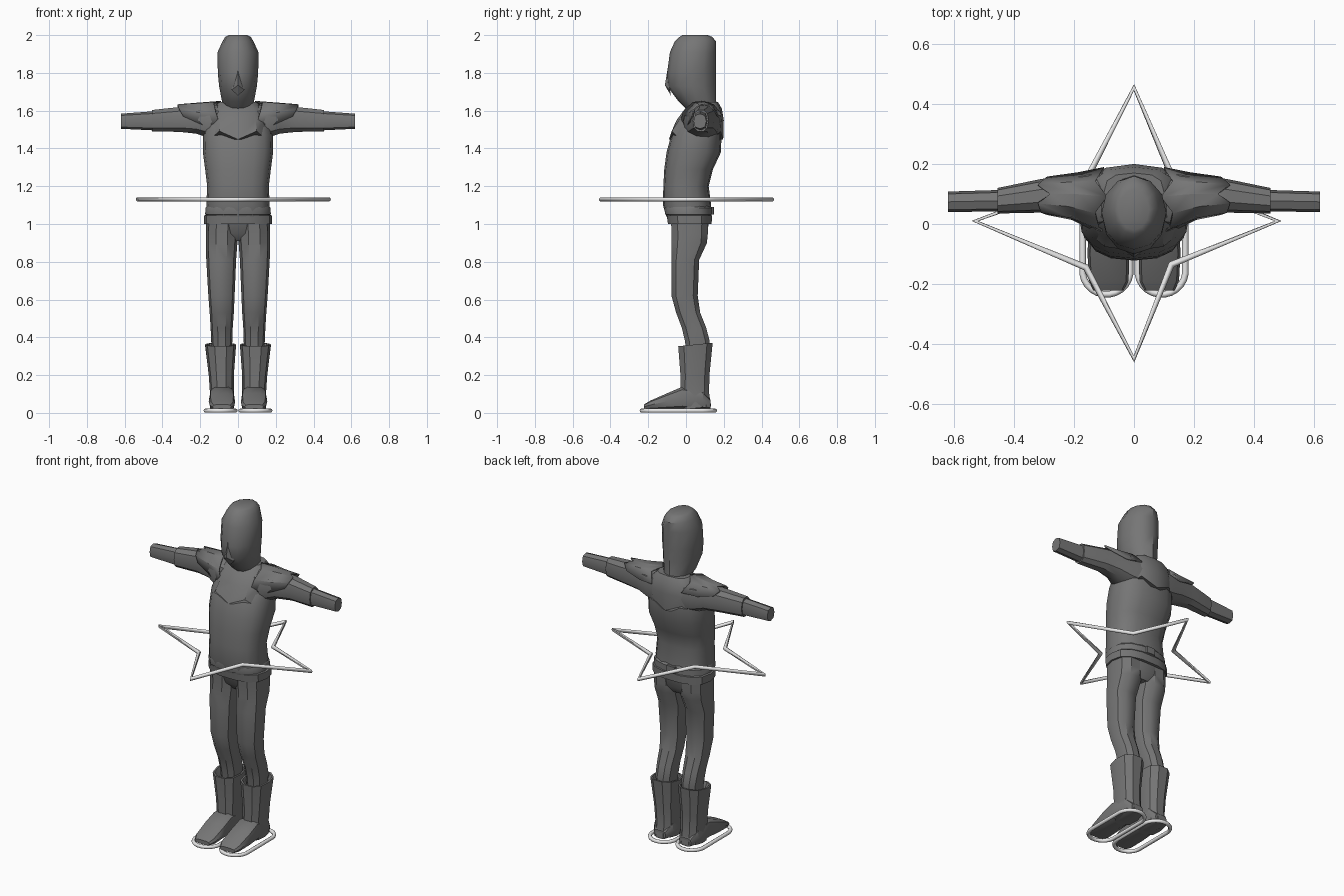
import bpy, bmesh, math
from mathutils import Vector


def material(name, v):
    m = bpy.data.materials.new(name)
    m.diffuse_color = (v, v, v, 1)
    return m


CLOTH = material("dark_grey", 0.18)
WIRE = material("light_grey", 0.8)


def finish(name, bm, angle=35):
    bmesh.ops.recalc_face_normals(bm, faces=bm.faces)
    me = bpy.data.meshes.new(name)
    bm.to_mesh(me)
    bm.free()
    me.materials.append(CLOTH)
    ob = bpy.data.objects.new(name, me)
    bpy.context.collection.objects.link(ob)
    bpy.ops.object.select_all(action='DESELECT')
    ob.select_set(True)
    bpy.context.view_layer.objects.active = ob
    bpy.ops.object.shade_smooth_by_angle(angle=math.radians(angle))
    return ob


def loft(name, rings, axis='Z', sides=12, p=2.0, side=1, tilt=0.0, zig=0.0, cap=True):
    """Rings are (position on axis, a min, a max, b min, b max); side=-1 mirrors x."""
    bm = bmesh.new()
    loops = []
    for k, (t, a0, a1, b0, b1) in enumerate(rings):
        loop = []
        for i in range(sides):
            th = 2 * math.pi * i / sides
            c, s = math.cos(th), math.sin(th)
            a = (a0 + a1) / 2 + (a1 - a0) / 2 * math.copysign(abs(c) ** (2 / p), c)
            b = (b0 + b1) / 2 + (b1 - b0) / 2 * math.copysign(abs(s) ** (2 / p), s)
            h = t + tilt * (b - (b0 + b1) / 2)
            if k == 0:
                h += zig * (-1) ** i          # pointed hem on the first ring
            co = {'Z': (a, b, h), 'X': (h, a, b), 'Y': (a, h, b)}[axis]
            loop.append(bm.verts.new((co[0] * side, co[1], co[2])))
        loops.append(loop)
    for l0, l1 in zip(loops, loops[1:]):
        for i in range(sides):
            j = (i + 1) % sides
            bm.faces.new((l0[i], l0[j], l1[j], l1[i]))
    if cap:
        bm.faces.new(loops[0])
        bm.faces.new(loops[-1])
    return finish(name, bm)


def wire(name, pts, z, r):
    """Closed thin tube through flat points."""
    cu = bpy.data.curves.new(name, 'CURVE')
    cu.dimensions = '3D'
    cu.bevel_depth = r
    cu.bevel_resolution = 2
    sp = cu.splines.new('POLY')
    sp.points.add(len(pts) - 1)
    for q, (x, y) in zip(sp.points, pts):
        q.co = (x, y, z, 1)
    sp.use_cyclic_u = True
    cu.materials.append(WIRE)
    ob = bpy.data.objects.new(name, cu)
    bpy.context.collection.objects.link(ob)


# Hooded head
loft("hooded_head", [
    (1.57, -.06, .06, .04, .185), (1.61, -.065, .065, 0, .17),
    (1.65, -.085, .085, -.04, .16), (1.73, -.1, .1, -.1, .16),
    (1.80, -.107, .107, -.1, .16), (1.91, -.108, .108, -.085, .16),
    (1.965, -.083, .083, -.06, .16), (1.99, -.068, .068, -.035, .14),
    (2.0, -.05, .05, -.02, .115)], sides=12)

# Face ridge, a low nose wedge
bm = bmesh.new()
v = [bm.verts.new(c) for c in ((0, -.096, 1.83), (-.035, -.085, 1.71), (.035, -.085, 1.71),
                               (0, -.112, 1.735), (0, -.08, 1.68))]
for f in ((0, 1, 3), (0, 3, 2), (1, 4, 3), (3, 4, 2)):
    bm.faces.new([v[i] for i in f])
finish("nose", bm, 10)

# Tunic body
loft("tunic", [
    (1.04, -.16, .16, -.105, .13), (1.10, -.168, .168, -.122, .133),
    (1.20, -.163, .163, -.12, .12), (1.29, -.174, .174, -.115, .143),
    (1.38, -.186, .186, -.103, .185), (1.47, -.184, .184, -.078, .188),
    (1.54, -.17, .17, -.04, .19), (1.60, -.13, .13, .0, .185),
    (1.64, -.08, .08, .04, .17)], sides=16, p=2.5)

# Mantle over chest and upper back with a pointed hem
loft("mantle", [
    (1.47, -.165, .165, -.09, .197), (1.55, -.158, .158, -.05, .2),
    (1.61, -.14, .14, -.005, .19), (1.645, -.1, .1, .04, .17)],
    sides=12, p=2.7, zig=.022)

# Tunic hem and belt
loft("tunic_hem", [(1.045, -.155, .155, -.1, .132), (1.05, -.174, .174, -.112, .14),
                   (1.085, -.172, .172, -.118, .14), (1.1, -.16, .16, -.115, .128)],
     sides=14, p=2.5)
loft("belt", [(1.0, -.165, .165, -.088, .127), (1.0, -.18, .18, -.098, .138),
              (1.045, -.18, .18, -.104, .14), (1.05, -.16, .16, -.09, .125)],
     sides=14, p=2.6)
loft("back_buckle", [(1.05, -.03, .03, .12, .148), (1.09, -.03, .03, .12, .148)],
     sides=8, p=6)

# Seat joining the legs
loft("seat", [(.91, -.07, .07, -.03, .09), (.95, -.15, .15, -.065, .115),
              (1.03, -.166, .166, -.085, .125)], sides=14, p=2.5)

for label, s in (("right", 1), ("left", -1)):
    # Upper sleeve, forearm and shoulder flap
    loft(label + "_sleeve", [
        (.06, .0, .19, 1.44, 1.63), (.15, -.015, .18, 1.45, 1.635),
        (.22, .02, .162, 1.475, 1.63), (.31, .038, .15, 1.485, 1.622),
        (.455, .035, .12, 1.488, 1.606)], 'X', 10, 2.4, s)
    loft(label + "_forearm", [
        (.43, .042, .114, 1.495, 1.598), (.62, .04, .108, 1.504, 1.584)],
        'X', 8, 2.6, s)
    bm = bmesh.new()
    rows = []
    for x, y0, y1, zl, zt in ((.12, -.03, .19, 1.53, 1.652),
                              (.21, .01, .172, 1.525, 1.645), (.31, .03, .158, 1.57, 1.637)):
        w = y1 - y0
        rows.append([bm.verts.new((x * s + d * s, y0 + w * u, zl + (zt - zl) * h))
                     for u, h, d in ((0, 0, -.02), (.06, .55, 0), (.3, .95, .01), (.55, 1, -.03),
                                     (.8, .85, .01), (1, .4, -.02))])
    for r0, r1 in zip(rows, rows[1:]):
        for i in range(5):
            bm.faces.new((r0[i], r0[i + 1], r1[i + 1], r1[i]))
    flap = finish(label + "_shoulder_flap", bm, 20)
    flap.modifiers.new("thickness", 'SOLIDIFY').thickness = .008

    # Leg
    loft(label + "_leg", [
        (.3, .035, .135, .0, .12), (.38, .03, .142, -.008, .128),
        (.45, .028, .145, -.025, .11), (.53, .022, .15, -.055, .078),
        (.62, .018, .157, -.08, .065), (.81, .01, .168, -.08, .073),
        (.90, .003, .17, -.08, .115), (.95, .0, .17, -.08, .12),
        (1.03, .0, .168, -.085, .122)], 'Z', 10, 2.3, s)

    # Boot shaft with open top
    loft(label + "_boot_shaft", [
        (.025, .022, .148, -.03, .137), (.1, .022, .148, -.035, .125),
        (.2, .022, .155, -.032, .128), (.362, .01, .175, -.045, .145),
        (.362, .02, .165, -.035, .135), (.32, .03, .15, -.02, .125)],
        'Z', 10, 2.4, s, tilt=.1)

    # Foot
    loft(label + "_foot", [
        (.13, .045, .125, .02, .07), (.09, .02, .15, .018, .12), (-.02, .018, .152, .018, .14),
        (-.1, .016, .155, .018, .105), (-.19, .018, .15, .018, .065),
        (-.222, .035, .135, .02, .045)], 'Y', 10, 3.2, s)

    # Oval wire around the sole
    pts = []
    for i in range(24):
        a = 2 * math.pi * (i + .5) / 24
        pts.append((s * (.092 + .08 * math.cos(a)),
                    (.075 if math.sin(a) > 0 else -.155) + .08 * math.sin(a)))
    wire(label + "_foot_ring", pts, .012, .011)

# Four-pointed wire star around the waist
wire("waist_star", [(0, .455), (-.16, .145), (-.53, .01), (-.16, -.145),
                    (0, -.45), (.125, -.135), (.48, .01), (.13, .15)], 1.13, .0115)
